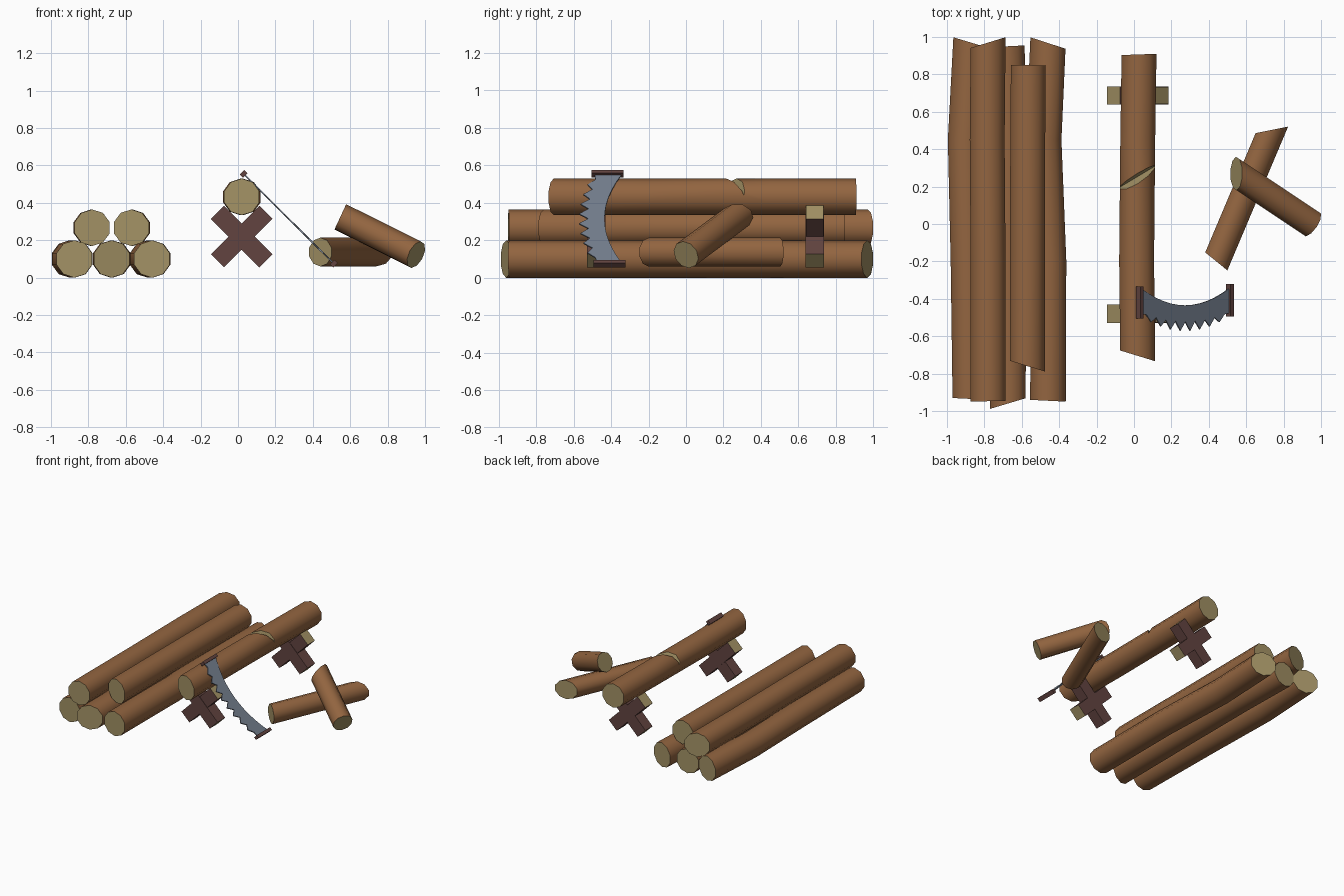
import bpy, bmesh, math
from mathutils import Vector, Matrix

if "Cube" in bpy.data.objects:
    bpy.data.objects.remove(bpy.data.objects["Cube"])


def material(name, rgb):
    lin = [((c / 255 + 0.055) / 1.055) ** 2.4 for c in rgb]
    m = bpy.data.materials.new(name)
    m.diffuse_color = (*lin, 1)
    m.use_nodes = True
    m.node_tree.nodes["Principled BSDF"].inputs["Base Color"].default_value = m.diffuse_color
    return m


BARK = material("bark", (147, 101, 64))
CUT = material("cut_wood", (163, 146, 101))
DARK = material("dark_timber", (98, 68, 64))
STEEL = material("saw_steel", (116, 126, 141))


def make(name, bm, mats):
    bmesh.ops.recalc_face_normals(bm, faces=bm.faces)
    me = bpy.data.meshes.new(name)
    bm.to_mesh(me)
    bm.free()
    for m in mats:
        me.materials.append(m)
    ob = bpy.data.objects.new(name, me)
    bpy.context.collection.objects.link(ob)
    return ob


def smooth(ob):
    bpy.ops.object.select_all(action='DESELECT')
    ob.select_set(True)
    bpy.context.view_layer.objects.active = ob
    bpy.ops.object.shade_smooth_by_angle(angle=math.radians(40))


def log(name, path, r, n_start, n_end, sides=10):
    """Bark tube along a path, both ends sawn on the planes given by normals."""
    pts = [Vector(p) for p in path]
    bm = bmesh.new()
    rings = []
    for i, c in enumerate(pts):
        d = (pts[min(i + 1, len(pts) - 1)] - pts[max(i - 1, 0)]).normalized()
        side = d.cross(Vector((0, 0, 1))).normalized()
        up = side.cross(d)
        n = Vector(n_start) if i == 0 else Vector(n_end) if i == len(pts) - 1 else d
        ring = []
        for k in range(sides):
            a = 2 * math.pi * k / sides + math.pi / 2
            off = (side * math.cos(a) + up * math.sin(a)) * r
            off -= d * (off.dot(n) / d.dot(n))
            ring.append(bm.verts.new(c + off))
        rings.append(ring)
    for a, b in zip(rings, rings[1:]):
        for k in range(sides):
            j = (k + 1) % sides
            bm.faces.new((a[k], a[j], b[j], b[k]))
    for ring in (rings[0], rings[-1]):
        bm.faces.new(ring).material_index = 1
    ob = make(name, bm, [BARK, CUT])
    smooth(ob)
    return ob


def y_log(name, z, r, xs, front, back):
    """Log along y; front and back are the (left, right) y of the sawn ends."""
    f, b = sum(front) / 2, sum(back) / 2
    w = 2 * r
    path = [(xs[0], f, z), (xs[1], -0.2, z), (xs[2], 0.45, z), (xs[3], b, z)]
    return log(name, path, r, (front[1] - front[0], -w, 0), (back[0] - back[1], w, 0))


# stacked logs
y_log("stack_log_bottom_left", 0.1, 0.1, (-0.875, -0.885, -0.9, -0.872), (-0.93, -0.94), (1.0, 0.94))
y_log("stack_log_bottom_middle", 0.1, 0.1, (-0.675, -0.67, -0.67, -0.68), (-0.99, -0.93), (0.945, 0.955))
y_log("stack_log_bottom_right", 0.1, 0.1, (-0.46, -0.457, -0.483, -0.46), (-0.94, -0.95), (1.0, 0.935))
y_log("stack_log_top_left", 0.267, 0.098, (-0.78, -0.78, -0.785, -0.78), (-0.95, -0.945), (0.94, 1.0))
y_log("stack_log_top_right", 0.267, 0.098, (-0.57, -0.57, -0.568, -0.565), (-0.73, -0.79), (0.85, 0.848))

# log on the sawhorse, with a slanted V notch
sawn = y_log("sawn_log", 0.432, 0.098, (0.02, 0.014, 0.02, 0.027), (-0.675, -0.735), (0.903, 0.91))
ang = math.radians(31)
along = Vector((math.cos(ang), math.sin(ang), 0))
across = Vector((-math.sin(ang), math.cos(ang), 0))
bm = bmesh.new()
tris = []
for s in (-0.3, 0.3):
    base = Vector((0.02, 0.24, 0)) + along * s
    tris.append([bm.verts.new(base + across * o + Vector((0, 0, z)))
                 for o, z in ((0.012, 0.44), (0.032, 0.56), (-0.032, 0.56))])
bm.faces.new(tris[0])
bm.faces.new(tris[1])
for k in range(3):
    j = (k + 1) % 3
    bm.faces.new((tris[0][k], tris[0][j], tris[1][j], tris[1][k]))
cutter = make("notch_cutter", bm, [CUT])
cutter.hide_render = True
mod = sawn.modifiers.new("notch", 'BOOLEAN')
mod.operation = 'DIFFERENCE'
mod.solver = 'EXACT'
mod.object = cutter
dg = bpy.context.evaluated_depsgraph_get()
cut_mesh = bpy.data.meshes.new_from_object(sawn.evaluated_get(dg))
sawn.modifiers.clear()
sawn.data = cut_mesh
bpy.data.objects.remove(cutter)
cut_mesh.materials.clear()
for m in (BARK, CUT):
    cut_mesh.materials.append(m)
for p in cut_mesh.polygons:  # sawn faces look along the log
    p.material_index = 1 if abs(p.normal.y) > 0.4 else 0
smooth(sawn)

# loose short logs
log("short_log_lying", [(0.44, -0.2, 0.137), (0.737, 0.503, 0.137)], 0.077,
    (-0.095, -0.117, 0), (-0.035, 0.175, 0))
log("short_log_leaning", [(0.547, 0.27, 0.325), (0.952, 0.0, 0.123)], 0.077,
    (-0.907, 0, 0.42), (0.77, -0.51, -0.38))


def box(name, center, size, tilt, mats):
    """Box tilted about y; with two materials the long ends get the second."""
    bm = bmesh.new()
    bmesh.ops.create_cube(bm, size=1)
    bm.normal_update()
    for f in bm.faces:
        f.material_index = 1 if len(mats) > 1 and abs(f.normal.x) > 0.5 else 0
    bm.transform(Matrix.Translation(center) @ Matrix.Rotation(tilt, 4, 'Y')
                 @ Matrix.Diagonal((*size, 1)))
    return make(name, bm, mats)


# sawhorse crosses
for label, y in (("front", -0.48), ("back", 0.687)):
    for side, tilt, w in (("left", math.pi / 4, 0.098), ("right", -math.pi / 4, 0.092)):
        box(f"{label}_cross_beam_{side}", (0.02, y, 0.22), (0.367, w, 0.1), tilt, [DARK, CUT])

# saw blade: curved back, toothed front edge
top, low = Vector((0.035, 0, 0.55)), Vector((0.51, 0, 0.077))
teeth = 8
outline = []
for k in range(13):
    s = k / 12
    outline.append((s, -0.435 + 0.092 * (2 * s - 1) ** 2))
outline.append((1, -0.475))
for k in range(2 * teeth, -1, -1):
    s = 0.06 + 0.88 * k / (2 * teeth)
    q = (2 * s - 1) ** 2
    outline.append((s, -0.572 + 0.08 * q if k % 2 else -0.522 + 0.05 * q))
outline.append((0, -0.487))
bm = bmesh.new()
half = Vector((1, 0, 1)).normalized() * 0.004
face = bm.faces.new([bm.verts.new(top.lerp(low, s) + Vector((0, y, 0)) - half) for s, y in outline])
ext = bmesh.ops.extrude_face_region(bm, geom=[face])
bmesh.ops.translate(bm, vec=half * 2, verts=[v for v in ext["geom"] if isinstance(v, bmesh.types.BMVert)])
make("saw_blade", bm, [STEEL])

# saw handles
box("saw_handle_top", (0.031, -0.419, 0.555), (0.024, 0.172, 0.034), math.pi / 4, [DARK])
box("saw_handle_bottom", (0.513, -0.408, 0.075), (0.024, 0.172, 0.034), math.pi / 4, [DARK])
